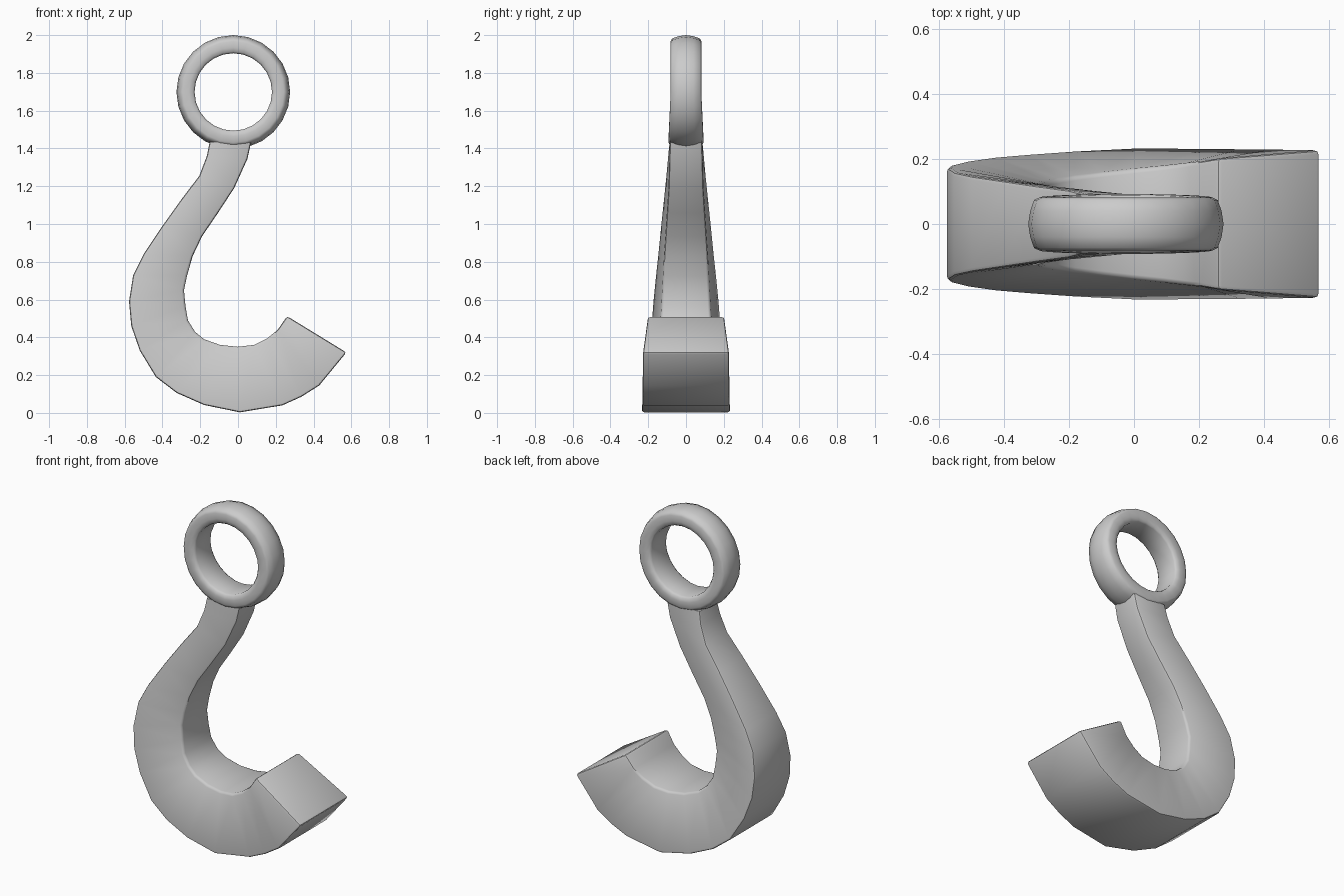
import bpy, bmesh, math
from mathutils import Vector

if "Cube" in bpy.data.objects:
    bpy.data.objects.remove(bpy.data.objects["Cube"])


def finish(bm, name, angle):
    bmesh.ops.recalc_face_normals(bm, faces=bm.faces)
    mesh = bpy.data.meshes.new(name)
    bm.to_mesh(mesh)
    bm.free()
    ob = bpy.data.objects.new(name, mesh)
    bpy.context.collection.objects.link(ob)
    bpy.ops.object.select_all(action='DESELECT')
    ob.select_set(True)
    bpy.context.view_layer.objects.active = ob
    bpy.ops.object.shade_smooth_by_angle(angle=math.radians(angle))
    return ob


def loft(bm, rings, closed):
    """Bridge successive vertex loops with quads."""
    n = len(rings[0])
    for i in range(len(rings) if closed else len(rings) - 1):
        a, b = rings[i], rings[(i + 1) % len(rings)]
        for j in range(n):
            k = (j + 1) % n
            bm.faces.new((a[j], a[k], b[k], b[j]))


# Hook body: outer x, z, half depth; inner x, z, half depth
STATIONS = [
    (-.150, 1.435, .087, .070, 1.435, .085),
    (-.165, 1.360, .095, .050, 1.345, .088),
    (-.205, 1.255, .105, -.020, 1.190, .092),
    (-.300, 1.130, .118, -.105, 1.060, .100),
    (-.400, 0.990, .133, -.190, 0.935, .108),
    (-.500, 0.840, .148, -.240, 0.830, .115),
    (-.555, 0.730, .160, -.270, 0.725, .120),
    (-.577, 0.590, .174, -.286, 0.650, .124),
    (-.565, 0.460, .184, -.278, 0.565, .128),
    (-.520, 0.330, .195, -.265, 0.490, .133),
    (-.435, 0.190, .207, -.228, 0.430, .139),
    (-.325, 0.106, .216, -.180, 0.390, .147),
    (-.180, 0.042, .226, -.095, 0.360, .158),
    (.010, 0.003, .235, .000, 0.350, .169),
    (.235, 0.040, .233, .085, 0.360, .178),
    (.335, 0.085, .232, .155, 0.395, .187),
    (.430, 0.145, .231, .210, 0.440, .194),
    (.574, 0.320, .228, .260, 0.512, .203),
]
bm = bmesh.new()
rings = []
for ox, oz, od, ix, iz, idp in STATIONS:
    rings.append([bm.verts.new(p) for p in
                  ((ox, -od, oz), (ix, -idp, iz), (ix, idp, iz), (ox, od, oz))])
loft(bm, rings, False)
bm.faces.new(rings[0])
bm.faces.new(rings[-1])
bmesh.ops.recalc_face_normals(bm, faces=bm.faces)
top = set(rings[0])
edges = [e for e in bm.edges
         if e.calc_face_angle(0) > math.radians(45)
         and not all(v in top for v in e.verts)]
bmesh.ops.bevel(bm, geom=edges, offset=.013, segments=2, profile=.5,
                affect='EDGES', clamp_overlap=True)
finish(bm, "hook_body", 40)

# Hanging ring: profile (radius, depth) swept round the y axis, slightly deeper at the neck
PROFILE = [(.205, -.066), (.214, -.078), (.235, -.081), (.268, -.081), (.283, -.074),
           (.295, -.040), (.301, 0)]
PROFILE += [(r, -y) for r, y in reversed(PROFILE[:-1])]
SIDES = 24
bm = bmesh.new()
centre = Vector((-.025, 0, 1.699))
rings = []
for i in range(SIDES):
    a = 2 * math.pi * i / SIDES
    deep = 1 + .14 * max(0, -math.sin(a))
    rings.append([bm.verts.new(centre + Vector((r * math.cos(a), y * deep, r * math.sin(a))))
                  for r, y in PROFILE])
loft(bm, rings, True)
finish(bm, "hanging_ring", 50)
